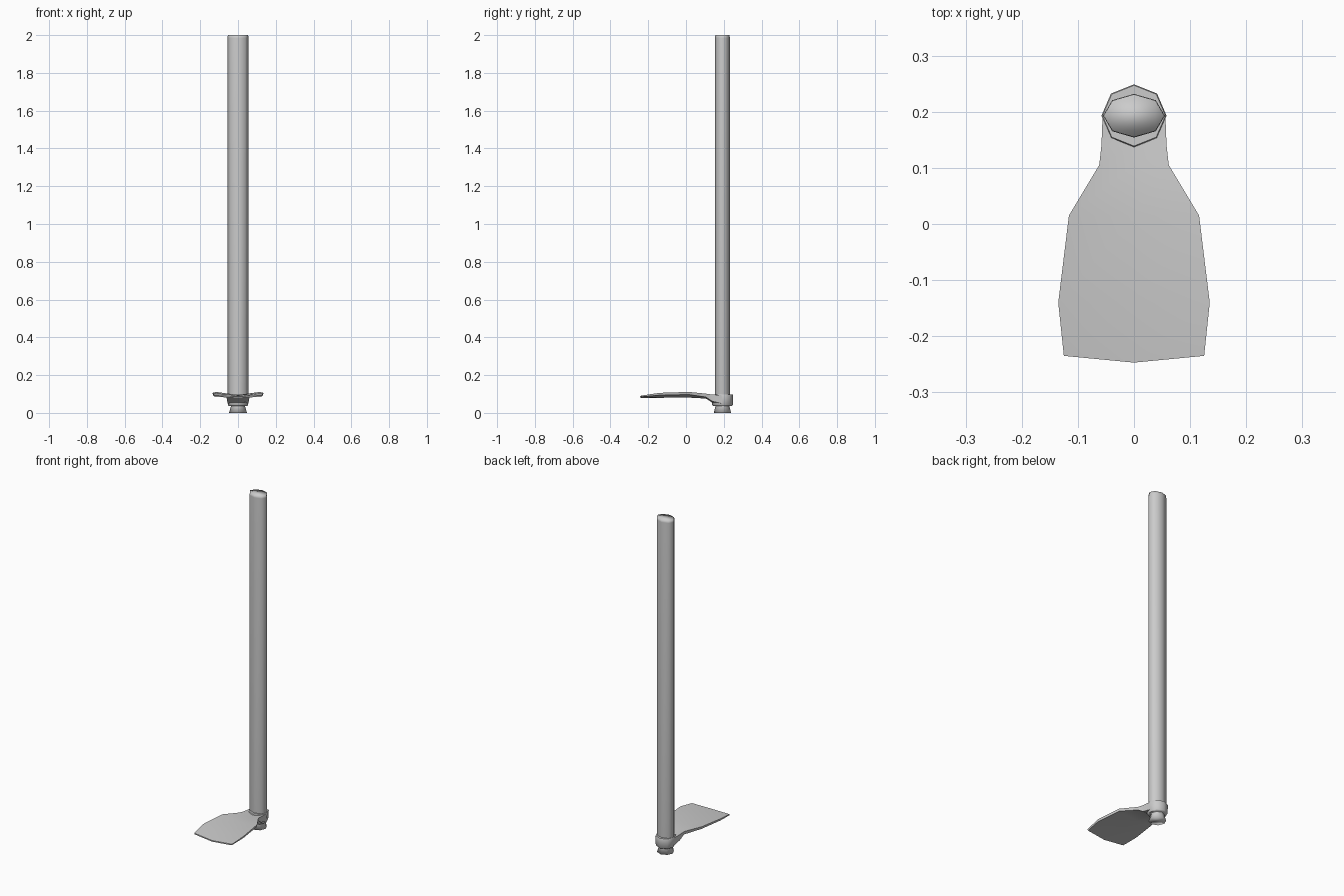
import bpy, bmesh, math

if "Cube" in bpy.data.objects:
    bpy.data.objects.remove(bpy.data.objects["Cube"])

CY = 0.193  # handle axis


def loft(name, sections, angle=None):
    """Bridge equal-length closed sections and cap both ends."""
    bm = bmesh.new()
    rings = [[bm.verts.new(p) for p in s] for s in sections]
    n = len(rings[0])
    for a, b in zip(rings, rings[1:]):
        for i in range(n):
            j = (i + 1) % n
            bm.faces.new((a[i], a[j], b[j], b[i]))
    bm.faces.new(rings[0])
    bm.faces.new(rings[-1])
    bmesh.ops.recalc_face_normals(bm, faces=bm.faces)
    mesh = bpy.data.meshes.new(name)
    bm.to_mesh(mesh)
    bm.free()
    ob = bpy.data.objects.new(name, mesh)
    bpy.context.collection.objects.link(ob)
    bpy.ops.object.select_all(action='DESELECT')
    ob.select_set(True)
    bpy.context.view_layer.objects.active = ob
    if angle is None:
        bpy.ops.object.shade_smooth()
    else:
        bpy.ops.object.shade_smooth_by_angle(angle=math.radians(angle))
    return ob


def oval(z, rx, ry):
    return [(rx * math.cos(k * math.pi / 4), CY + ry * math.sin(k * math.pi / 4), z)
            for k in range(8)]


# Handle: eight-sided oval shaft with a flared butt below the collar
loft("handle", [oval(0, 0.048, 0.046), oval(0.035, 0.037, 0.037),
                oval(0.06, 0.045, 0.039), oval(0.09, 0.055, 0.039),
                oval(1.985, 0.055, 0.039), oval(2.0, 0.054, 0.038)])

# Collar: eight-sided socket around the shaft
loft("collar", [oval(0.037, 0.050, 0.050), oval(0.042, 0.053, 0.055),
                oval(0.093, 0.058, 0.056), oval(0.098, 0.056, 0.054)], 50)


# Blade: dished plate; y, edge y offset, half width, top z centre, top z edge, thickness
def blade_section(y, dy, w, zc, ze, t):
    top = [(-w, y + dy, ze), (0, y, zc), (w, y + dy, ze)]
    return top + [(x * 0.98, yy, z - t) for x, yy, z in reversed(top)]


rows = [(-0.247, 0.012, 0.125, 0.086, 0.092, 0.007),
        (-0.140, 0, 0.135, 0.092, 0.106, 0.012),
        (0.015, 0, 0.116, 0.095, 0.111, 0.014),
        (0.105, 0, 0.062, 0.094, 0.102, 0.018),
        (0.140, 0, 0.058, 0.090, 0.097, 0.036),
        (0.193, 0, 0.056, 0.090, 0.094, 0.045)]
loft("blade", [blade_section(*r) for r in rows], 50)
